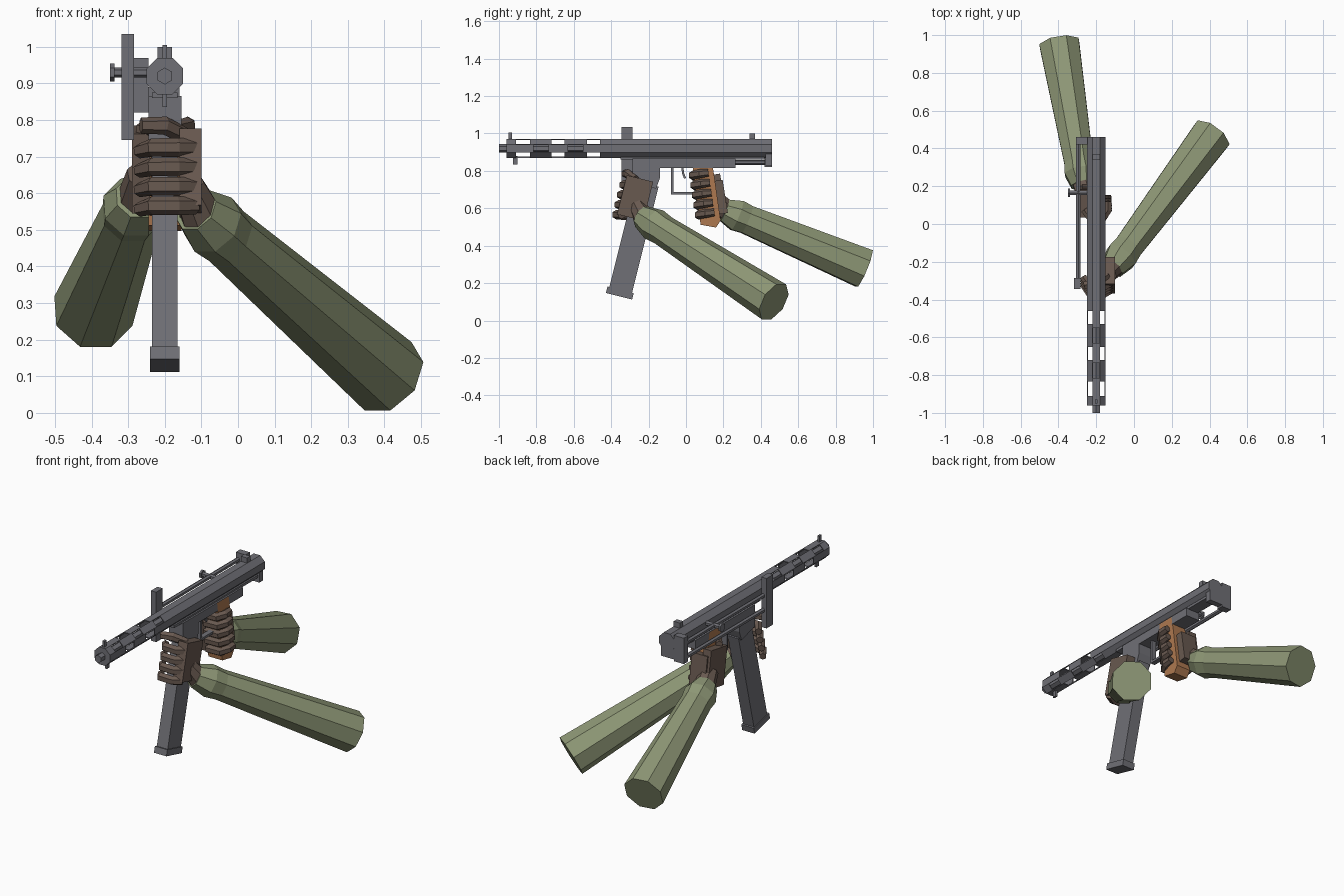
import bpy, bmesh, math
from mathutils import Vector, Matrix

if "Cube" in bpy.data.objects:
    bpy.data.objects.remove(bpy.data.objects["Cube"])

def material(name, rgb):
    m = bpy.data.materials.new(name)
    m.diffuse_color = (*rgb, 1)
    m.use_nodes = True
    m.node_tree.nodes["Principled BSDF"].inputs["Base Color"].default_value = m.diffuse_color
    return m

STEEL = material("dark_steel", (0.16, 0.16, 0.18))
WOOD = material("grip_wood", (0.42, 0.19, 0.08))
SKIN = material("glove_brown", (0.14, 0.10, 0.08))
CLOTH = material("olive_cloth", (0.27, 0.31, 0.18))
GX = -0.2                       # centre line of the gun
TILT = math.radians(-14)        # lean of the magazine

def finish(name, bm, mat):
    bmesh.ops.recalc_face_normals(bm, faces=bm.faces)
    me = bpy.data.meshes.new(name)
    bm.to_mesh(me)
    bm.free()
    me.materials.append(mat)
    ob = bpy.data.objects.new(name, me)
    bpy.context.collection.objects.link(ob)
    return ob

def box(name, x, y, z, mat=STEEL):
    """Box from (min, max) ranges."""
    c = [(a + b) / 2 for a, b in (x, y, z)]
    s = [b - a for a, b in (x, y, z)]
    bm = bmesh.new()
    bmesh.ops.create_cube(bm, size=1, matrix=Matrix.Translation(c) @ Matrix.Diagonal((*s, 1)))
    return finish(name, bm, mat)

def tilted_box(name, centre, size, mat=STEEL, angle=TILT):
    bm = bmesh.new()
    bmesh.ops.create_cube(bm, size=1, matrix=Matrix.Translation(centre)
                          @ Matrix.Rotation(angle, 4, 'X') @ Matrix.Diagonal((*size, 1)))
    return finish(name, bm, mat)

def tube(name, pts, radii, n=6, mat=STEEL, skip=None, caps=True):
    """Faceted tube through points; skip(segment, side) leaves openings."""
    pts = [Vector(p) for p in pts]
    bm = bmesh.new()
    rings = []
    for k, p in enumerate(pts):
        d = (pts[min(k + 1, len(pts) - 1)] - pts[max(k - 1, 0)]).normalized()
        u = d.cross(Vector((0, 0, 1)))
        u = u.normalized() if u.length > 0.01 else Vector((1, 0, 0))
        v = u.cross(d)
        r = radii[k] if isinstance(radii, (list, tuple)) else radii
        ang = [2 * math.pi * (i + 0.5) / n for i in range(n)]
        rings.append([bm.verts.new(p + r * (math.cos(a) * u + math.sin(a) * v)) for a in ang])
    for k in range(len(rings) - 1):
        for i in range(n):
            if skip and skip(k, i):
                continue
            j = (i + 1) % n
            bm.faces.new((rings[k][i], rings[k][j], rings[k + 1][j], rings[k + 1][i]))
    if caps:
        bm.faces.new(rings[0])
        bm.faces.new(rings[-1])
    return finish(name, bm, mat)

def side_profile(name, yz, x0, x1, mat=STEEL):
    """Outline in the y-z plane, extruded along x."""
    bm = bmesh.new()
    f = bm.faces.new([bm.verts.new((x0, y, z)) for y, z in yz])
    ext = bmesh.ops.extrude_face_region(bm, geom=[f])
    bmesh.ops.translate(bm, vec=(x1 - x0, 0, 0),
                        verts=[e for e in ext['geom'] if isinstance(e, bmesh.types.BMVert)])
    return finish(name, bm, mat)

# Receiver tube, perforated barrel shroud and barrel
R8 = 0.05 / math.cos(math.pi / 8)
ZB = 0.92
tube("receiver_tube", [(GX, -0.41, ZB), (GX, 0.46, ZB)], R8, 8)
cuts = [-0.96, -0.91, -0.835, -0.815, -0.735, -0.72, -0.65, -0.63, -0.55, -0.53, -0.46, -0.41]

def opening(k, i):
    diagonal = i % 2 == 0
    return (k in (1, 5, 9) and diagonal) or (k in (3, 7) and not diagonal)

shroud = tube("barrel_shroud", [(GX, y, ZB) for y in cuts], R8, 8, skip=opening, caps=False)
mod = shroud.modifiers.new("thickness", 'SOLIDIFY')
mod.thickness = 0.006
mod.offset = -1
tube("shroud_cap", [(GX, -0.961, ZB), (GX, -0.95, ZB)], R8, 8)
tube("barrel", [(GX, -1.0, ZB), (GX, -0.4, ZB)], 0.023, 6)

# Sights and lug
box("front_sight", (-0.206, -0.194), (-0.95, -0.93), (0.96, 1.005))
box("front_lug", (-0.206, -0.194), (-0.925, -0.9), (0.835, 0.88))
box("rear_sight", (-0.22, -0.18), (0.34, 0.37), (0.96, 1.0))

# Lower receiver, magazine well and magazine
box("lower_receiver", (-0.245, -0.155), (-0.28, 0.265), (0.815, 0.865))
box("receiver_rail", (-0.235, -0.165), (-0.35, 0.42), (0.86, 0.875))
side_profile("magazine_well", [(-0.285, 0.865), (-0.14, 0.865), (-0.14, 0.76),
                               (-0.16, 0.705), (-0.285, 0.74)], -0.245, -0.155)
tilted_box("magazine", (GX, -0.28, 0.44), (0.07, 0.125, 0.6))
tilted_box("magazine_base", (GX, -0.354, 0.147), (0.08, 0.145, 0.036))

# Trigger and guard
box("guard_front", (-0.215, -0.185), (-0.08, -0.067), (0.675, 0.82))
box("guard_bottom", (-0.215, -0.185), (-0.08, 0.06), (0.675, 0.688))
tube("trigger", [(GX, -0.02, 0.82), (GX, -0.015, 0.785), (GX, -0.005, 0.76)], 0.008, 4)

# Pistol grip
side_profile("pistol_grip", [(0.03, 0.862), (0.135, 0.862), (0.15, 0.78), (0.185, 0.535),
                             (0.16, 0.497), (0.078, 0.512), (0.05, 0.72)], -0.245, -0.155, WOOD)

# Folded stock on the left side
box("stock_hinge", (-0.308, -0.245), (0.42, 0.46), (0.82, 0.97))
box("stock_hinge_bridge", (-0.26, -0.16), (0.425, 0.46), (0.83, 0.89))
for name, z in (("upper", 0.93), ("lower", 0.845)):
    tube("stock_bar_" + name, [(-0.295, -0.3, z), (-0.295, 0.44, z)], 0.013, 6)
box("butt_plate", (-0.318, -0.284), (-0.345, -0.285), (0.745, 1.035))

# Cocking handle
tube("cocking_handle", [(-0.24, 0.165, 0.93), (-0.345, 0.165, 0.93)], 0.014, 6)
tube("cocking_knob", [(-0.338, 0.165, 0.93), (-0.35, 0.165, 0.93)], 0.025, 6)

# Front hand: palm on the right of the magazine, fingers across its front
tilted_box("front_palm", (-0.13, -0.272, 0.655), (0.06, 0.145, 0.215), SKIN)
for i in range(4):
    z = 0.725 - i * 0.053
    y = -0.325 - i * 0.013
    tube(f"front_finger_{i + 1}", [(-0.115, y + 0.02, z), (-0.165, y - 0.008, z),
                                   (-0.235, y - 0.005, z), (-0.27, y + 0.045, z - 0.01)],
         [0.024, 0.026, 0.025, 0.02], 6, SKIN)
tube("front_thumb", [(-0.14, -0.27, 0.755), (-0.2, -0.31, 0.785), (-0.265, -0.325, 0.785)],
     [0.022, 0.025, 0.022], 6, SKIN)
tube("front_wrist", [(-0.135, -0.265, 0.62), (-0.1, -0.22, 0.54)], [0.045, 0.06], 8, SKIN)

# Rear hand: palm on the left of the grip, fingers round to its right side
tilted_box("rear_palm", (-0.265, 0.125, 0.665), (0.05, 0.15, 0.22), SKIN, math.radians(9))
tilted_box("rear_palm_heel", (-0.225, 0.185, 0.66), (0.10, 0.05, 0.18), SKIN, math.radians(9))
for i in range(5):
    z = 0.785 - i * 0.053
    y = 0.035 + i * 0.008
    tube(f"rear_finger_{i + 1}", [(-0.265, y + 0.04, z - 0.01), (-0.235, y, z - 0.01),
                                  (-0.16, y, z - 0.008), (-0.138, y + 0.04, z),
                                  (-0.138, y + 0.085, z + 0.005)],
         [0.02, 0.024, 0.024, 0.024, 0.02], 6, SKIN)
tube("rear_wrist", [(-0.255, 0.15, 0.65), (-0.28, 0.25, 0.56)], [0.05, 0.06], 8, SKIN)

# Sleeves with flared cuffs
def sleeve(name, a, b):
    a, b = Vector(a), Vector(b)
    tube(name, [a, a.lerp(b, 0.09), a.lerp(b, 0.16), b], [0.065, 0.09, 0.083, 0.114], 8, CLOTH)

sleeve("front_sleeve", (-0.115, -0.235, 0.555), (0.41, 0.47, 0.1))
sleeve("rear_sleeve", (-0.272, 0.205, 0.59), (-0.395, 0.953, 0.278))
